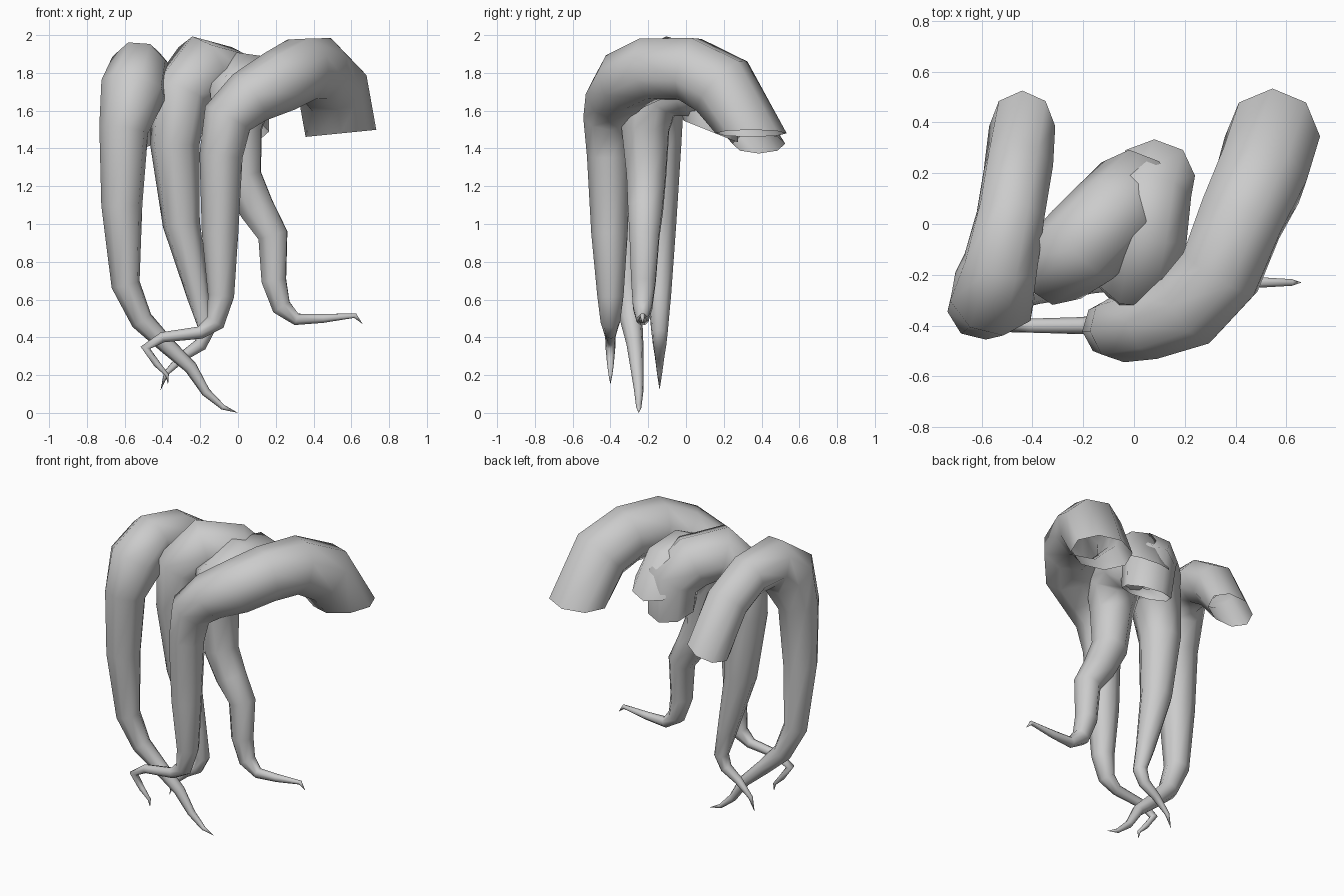
import bpy, bmesh, math
from mathutils import Vector

SIDES = 8


def tentacle(name, root_axis, path):
    """Tapered open-rooted tube; path holds (x, y, z, radius) from root to tip."""
    pts = [Vector(p[:3]) for p in path]
    bm = bmesh.new()
    rings = []
    side = None
    last = None
    for i, p in enumerate(pts):
        a = (p - pts[i - 1]).normalized() if i else Vector(root_axis).normalized()
        b = (pts[i + 1] - p).normalized() if i < len(pts) - 1 else a
        t = (a + b).normalized() if i else a
        # carry the ring direction along the path without twisting
        if side is None:
            side = Vector((1, 0, 0))
        else:
            side = last.rotation_difference(t) @ side
        side = (side - t * side.dot(t)).normalized()
        up = t.cross(side)
        last = t
        r = path[i][3]
        if i == len(pts) - 1:
            tip = bm.verts.new(p)
            break
        rings.append([bm.verts.new(p + r * (math.cos(k) * side + math.sin(k) * up))
                      for k in (2 * math.pi * j / SIDES for j in range(SIDES))])
    for j in range(SIDES):
        n = (j + 1) % SIDES
        for lo, hi in zip(rings, rings[1:]):
            bm.faces.new((lo[j], lo[n], hi[n], hi[j]))
        bm.faces.new((rings[-1][j], rings[-1][n], tip))
    bmesh.ops.recalc_face_normals(bm, faces=bm.faces)
    for f in bm.faces:
        f.smooth = True
    me = bpy.data.meshes.new(name)
    bm.to_mesh(me)
    bm.free()
    ob = bpy.data.objects.new(name, me)
    bpy.context.collection.objects.link(ob)


# left outer tentacle
tentacle("left_tentacle", (-.4, 0, 1), [
    (-.44, .385, 1.425, .14), (-.455, .22, 1.67, .14), (-.485, .04, 1.79, .14),
    (-.525, -.16, 1.82, .155), (-.555, -.285, 1.71, .177), (-.605, -.325, 1.50, .132),
    (-.615, -.33, 1.1, .11), (-.595, -.31, .68, .077), (-.51, -.29, .49, .06),
    (-.38, -.27, .36, .045), (-.25, -.26, .24, .035), (-.17, -.25, .11, .024),
    (-.08, -.25, .03, .014), (0, -.25, 0, 0)])

# inner left tentacle
tentacle("inner_left_tentacle", (0, .4, 1), [
    (.01, .13, 1.49, .155), (.0, .13, 1.68, .17), (-.08, .045, 1.78, .175),
    (-.20, -.08, 1.82, .18), (-.305, -.165, 1.69, .16), (-.335, -.155, 1.42, .132),
    (-.30, -.15, 1.0, .10), (-.21, -.14, .62, .062), (-.165, -.14, .44, .045),
    (-.20, -.14, .36, .036), (-.29, -.14, .30, .026), (-.38, -.14, .21, .014),
    (-.41, -.14, .12, 0)])

# inner right tentacle
tentacle("inner_right_tentacle", (0, .5, 1), [
    (.08, .19, 1.65, .16), (.06, .12, 1.72, .17), (.04, -.04, 1.74, .175),
    (.01, -.19, 1.68, .177), (.0, -.215, 1.50, .135), (.02, -.21, 1.25, .112),
    (.10, -.215, 1.08, .10), (.185, -.22, .94, .085), (.19, -.225, .70, .07),
    (.23, -.23, .56, .055), (.31, -.23, .495, .034), (.45, -.23, .50, .025),
    (.62, -.23, .515, .014), (.66, -.23, .47, 0)])

# right outer tentacle
tentacle("right_tentacle", (-.1, 0, 1), [
    (.545, .345, 1.48, .188), (.50, .19, 1.73, .19), (.42, .02, 1.82, .18),
    (.34, -.19, 1.82, .175), (.22, -.325, 1.755, .17), (.06, -.385, 1.67, .15),
    (-.055, -.41, 1.56, .135), (-.09, -.41, 1.36, .115), (-.095, -.405, .95, .097),
    (-.09, -.40, .62, .07),
    (-.12, -.40, .48, .052), (-.20, -.40, .425, .034), (-.40, -.40, .40, .028),
    (-.49, -.40, .345, .026), (-.43, -.40, .26, .018), (-.375, -.40, .20, .010),
    (-.37, -.40, .15, 0)])
